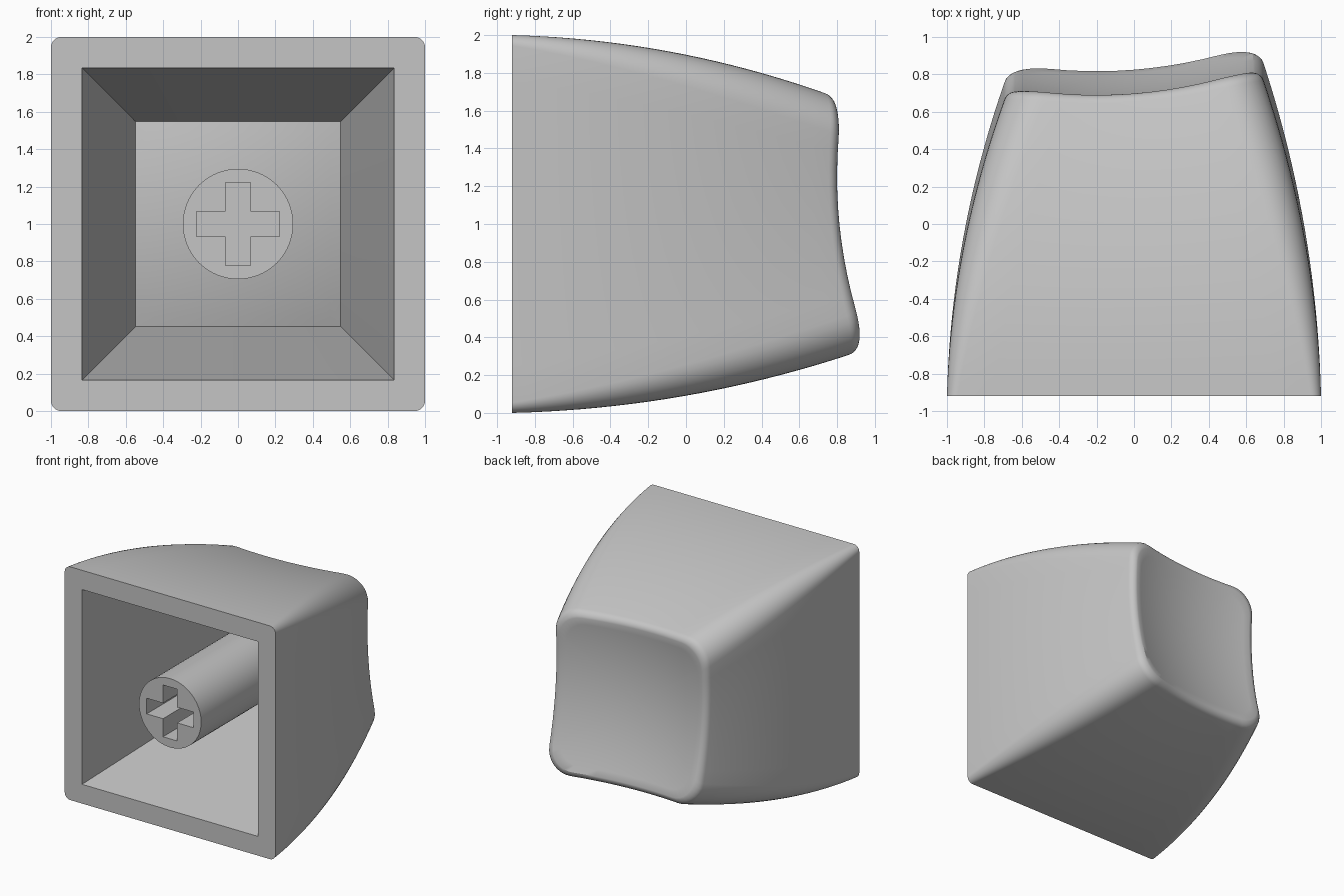
import bpy, bmesh
from math import sin, cos, pi, radians

if "Cube" in bpy.data.objects:
    bpy.data.objects.remove(bpy.data.objects["Cube"])

OPEN_Y = -0.92              # plane of the open end
FILLET = 0.06               # rounding around the dished end
SKIN = 0.01                 # wall left behind the dish
START = radians(15)         # lean of the walls where the rounding begins
BASE_RADIUS, TOP_RADIUS = 0.055, 0.3

plastic = bpy.data.materials.new("grey_plastic")
plastic.use_nodes = True
plastic.diffuse_color = (0.56, 0.56, 0.56, 1)
plastic.node_tree.nodes["Principled BSDF"].inputs["Base Color"].default_value = (0.56, 0.56, 0.56, 1)


def dish(x, z):
    """Depth of the tilted, dished end; z is measured from the middle."""
    return 0.68 + 0.08 * x - 0.10 * z + 0.20 * (x * x + z * z)


def half_width(s):
    """Curved taper of the outer walls, from the open end (0) to the dish (1)."""
    return 1 - 0.045 * s - 0.26 * s * s


def rounded_square(r, arc=8, side=10):
    """Unit square outline; the point count does not depend on the radius."""
    pts = []
    for q in range(4):
        c, s = round(cos(q * pi / 2)), round(sin(q * pi / 2))
        local = [(1 - r + r * cos(a), 1 - r + r * sin(a))
                 for a in (i * pi / 2 / arc for i in range(arc + 1))]
        local += [((1 - r) * (1 - 2 * i / side), 1) for i in range(1, side)]
        pts += [(u * c - v * s, u * s + v * c) for u, v in local]
    return pts


def finish(bm, name):
    bmesh.ops.remove_doubles(bm, verts=bm.verts[:], dist=1e-5)
    bmesh.ops.recalc_face_normals(bm, faces=bm.faces[:])
    mesh = bpy.data.meshes.new(name)
    bm.to_mesh(mesh)
    bm.free()
    mesh.materials.append(plastic)
    obj = bpy.data.objects.new(name, mesh)
    bpy.context.collection.objects.link(obj)
    bpy.ops.object.select_all(action='DESELECT')
    obj.select_set(True)
    bpy.context.view_layer.objects.active = obj
    bpy.ops.object.shade_smooth_by_angle(angle=radians(30))


def add_loop(bm, points):
    return [bm.verts.new((x, y, 1 + z)) for x, y, z in points]


def bridge(bm, a, b):
    for i in range(len(a)):
        j = (i + 1) % len(a)
        bm.faces.new((a[i], a[j], b[j], b[i]))


# Shell: one continuous skin from dish centre, over the walls and rim, to the inner floor
FACE = half_width(1) - FILLET * cos(START)            # half width of the dished face


def edge_depth(u, v, a):
    """Depth of the rounded edge at arc angle a."""
    return dish(FACE * u, FACE * v) - FILLET * (1 - sin(a))


rings = []
top = rounded_square(TOP_RADIUS)
for k in range(12):                                   # dished face
    w = FACE * k / 12
    rings.append([(u * w, dish(u * w, v * w), v * w) for u, v in top])
for i in range(6, 0, -1):                             # rounded edge
    a = START + (pi / 2 - START) * i / 6
    w = FACE + FILLET * cos(a)
    rings.append([(u * w, edge_depth(u, v, a), v * w) for u, v in top])
for k in range(20, -1, -1):                           # outer walls
    s = k / 20
    w = half_width(s)
    outline = rounded_square(BASE_RADIUS + (TOP_RADIUS - BASE_RADIUS) * s)
    rings.append([(u * w, OPEN_Y + s * (edge_depth(u, v, START) - OPEN_Y), v * w)
                  for u, v in outline])
square = rounded_square(0)
rings.append([(0.835 * u, OPEN_Y, 0.835 * v) for u, v in square])   # rim
for k in range(10, -1, -1):                           # inner walls and floor
    w = 0.548 * k / 10
    rings.append([(u * w, dish(u * w, v * w) - SKIN, v * w) for u, v in square])

bm = bmesh.new()
loops = [add_loop(bm, r) for r in rings]
for a, b in zip(loops, loops[1:]):
    bridge(bm, a, b)
finish(bm, "cap_shell")

# Stem: round post, flush with the rim, with a cross-shaped socket
R, ARM, HALF, SOCKET = 0.295, 0.222, 0.067, 1.0
circle = [(R * cos(i * pi / 32), R * sin(i * pi / 32)) for i in range(64)]
cross = []
for q in range(4):
    c, s = round(cos(q * pi / 2)), round(sin(q * pi / 2))
    for u, v in ((ARM, -HALF), (ARM, HALF), (HALF, HALF)):
        cross.append((u * c - v * s, u * s + v * c))

bm = bmesh.new()
post_front = add_loop(bm, [(x, OPEN_Y, z) for x, z in circle])
post_back = add_loop(bm, [(x, dish(x, z) - SKIN / 2, z) for x, z in circle])
hole_front = add_loop(bm, [(x, OPEN_Y, z) for x, z in cross])
hole_back = add_loop(bm, [(x, OPEN_Y + SOCKET, z) for x, z in cross])
bridge(bm, post_front, post_back)
bridge(bm, hole_front, hole_back)
bm.faces.new(hole_back)
rim_edges = [bm.edges.get((l[i - 1], l[i])) for l in (post_front, hole_front) for i in range(len(l))]
bmesh.ops.triangle_fill(bm, edges=rim_edges, use_beauty=True, normal=(0, -1, 0))
finish(bm, "stem")
